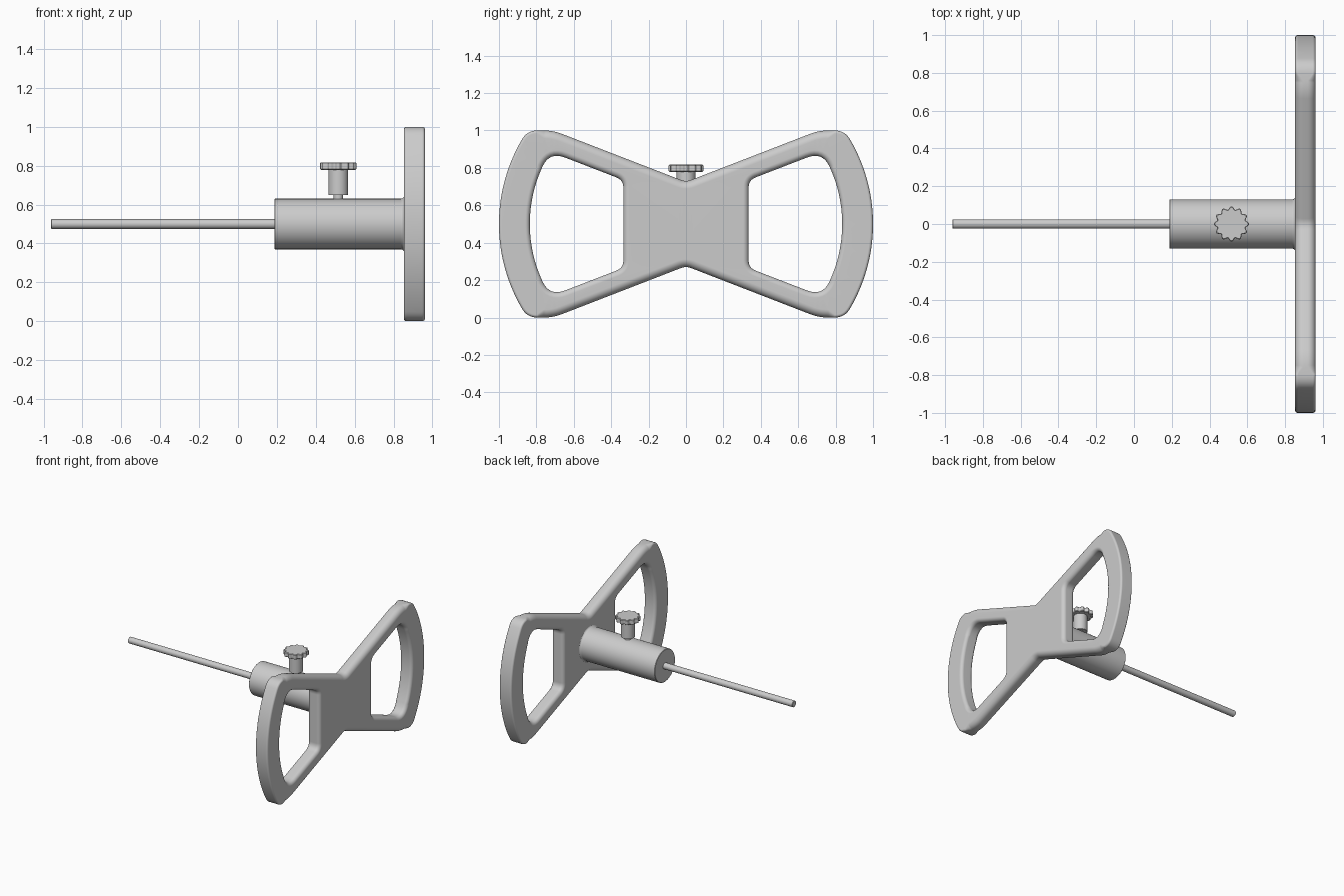
import bpy, bmesh
from math import sin, cos, pi, radians
from mathutils import Vector

if "Cube" in bpy.data.objects:
    bpy.data.objects.remove(bpy.data.objects["Cube"])


def finish(bm, name, angle=35):
    bmesh.ops.remove_doubles(bm, verts=bm.verts, dist=1e-5)
    bmesh.ops.recalc_face_normals(bm, faces=bm.faces)
    me = bpy.data.meshes.new(name)
    bm.to_mesh(me)
    bm.free()
    ob = bpy.data.objects.new(name, me)
    bpy.context.collection.objects.link(ob)
    bpy.ops.object.select_all(action='DESELECT')
    ob.select_set(True)
    bpy.context.view_layer.objects.active = ob
    bpy.ops.object.shade_smooth_by_angle(angle=radians(angle))
    wn = ob.modifiers.new("weighted", 'WEIGHTED_NORMAL')
    wn.keep_sharp = True
    return ob


def bridge(bm, a, b):
    n = len(a)
    for i in range(n):
        bm.faces.new((a[i], a[(i + 1) % n], b[(i + 1) % n], b[i]))


def lathe(name, profile, place, n=64, lobes=0, depth=0.0):
    """Turn (along, radius) points; place maps (along, u, v) to xyz."""
    bm = bmesh.new()
    rings = []
    for a, r in profile:
        ring = []
        for i in range(n):
            t = 2 * pi * i / n
            rr = r + depth * cos(lobes * t) if lobes else r
            ring.append(bm.verts.new(place(a, rr * cos(t), rr * sin(t))))
        rings.append(ring)
    for a, b in zip(rings, rings[1:]):
        bridge(bm, a, b)
    bm.faces.new(rings[0])
    bm.faces.new(rings[-1])
    return finish(bm, name)


def rounded(corners, steps=8):
    """Round each corner (y, z, distance, edge radius) of a closed outline."""
    out = []
    n = len(corners)
    for i, (y, z, d, r) in enumerate(corners):
        p = Vector((y, z))
        if d == 0:
            out.append((p, r))
            continue
        a = Vector(corners[i - 1][:2]) - p
        b = Vector(corners[(i + 1) % n][:2]) - p
        a, b = p + a.normalized() * d, p + b.normalized() * d
        for k in range(steps + 1):
            t = k / steps
            out.append((a * (1 - t) ** 2 + p * 2 * t * (1 - t) + b * t * t, r))
    return out


def arc(radius, max_deg, r, n=14):
    return [(0.107 + radius * cos(radians(max_deg * i / n)),
             0.5 + radius * sin(radians(max_deg * i / n)), 0, r) for i in range(n + 1)]


def flip_y(c):
    return [(-y, z, d, r) for y, z, d, r in reversed(c)]


def flip_z(c):
    return [(y, 1 - z, d, r) for y, z, d, r in reversed(c)]


# Bow-tie handle: outer outline and two grip openings
quarter = arc(0.893, 28.8, 0.015) + [(0.85, 1.0, 0.055, 0.015), (0.71, 1.0, 0.05, 0.042),
                                     (0, 0.725, 0.03, 0.042)]
half = quarter + flip_y(quarter[:-1])
outer = half + flip_z(half[1:-1])
q = arc(0.728, 24, 0.025) + [(0.731, 0.888, 0.09, 0.03), (0.335, 0.735, 0.04, 0.03)]
hole = q + flip_z(q[1:])

X0, X1, STEPS = 0.853, 0.962, 6
bm = bmesh.new()
caps = {0: [], 1: []}
for outline, inward in ((outer, 1), (hole, -1), (flip_y(hole), -1)):
    pts = rounded(outline)
    n = len(pts)
    inner = []
    for i in range(n):
        t = (pts[(i + 1) % n][0] - pts[i - 1][0]).normalized()
        inner.append(Vector((-t.y, t.x)) * inward)
    rows = []
    for side in (0, 1):
        for k in range(STEPS + 1):
            ang = pi / 2 * (k if side else STEPS - k) / STEPS
            row = []
            for (p, r), nrm in zip(pts, inner):
                s = p + nrm * r * (1 - cos(ang))
                dx = r * (1 - sin(ang))
                row.append(bm.verts.new((X1 - dx if side else X0 + dx, s.x, s.y)))
            rows.append(row)
    for a, b in zip(rows, rows[1:]):
        bridge(bm, a, b)
    for side, row in ((0, rows[0]), (1, rows[-1])):
        caps[side] += [bm.edges.get((row[i - 1], row[i])) for i in range(n)]
for side in (0, 1):
    bmesh.ops.triangle_fill(bm, use_beauty=True, use_dissolve=False, edges=caps[side])
finish(bm, "bow_tie_handle", 40)


def along_x(a, u, v):
    return (a, u, 0.5 + v)


def along_z(a, u, v):
    return (0.516 + u, v, a)


# Sleeve with a small fillet into the handle
fillet = [(0.837 + 0.018 * sin(pi / 2 * k / 5), 0.148 - 0.018 * cos(pi / 2 * k / 5))
          for k in range(6)]
lathe("sleeve", [(0.187, 0.127), (0.19, 0.13)] + fillet, along_x, 80)

# Thin rod
lathe("rod", [(-0.962, 0.022), (-0.959, 0.025), (0.3, 0.025)], along_x, 40)

# Clamp screw: stem, collar and lobed knob
lathe("screw_stem", [(0.55, 0.024), (0.66, 0.024)], along_z, 32)
lathe("screw_collar", [(0.648, 0.049), (0.65, 0.051), (0.79, 0.051)], along_z, 48)
lathe("lobed_knob", [(0.779, 0.081), (0.783, 0.0855), (0.813, 0.0855), (0.817, 0.081)],
      along_z, 144, lobes=12, depth=0.0075)
